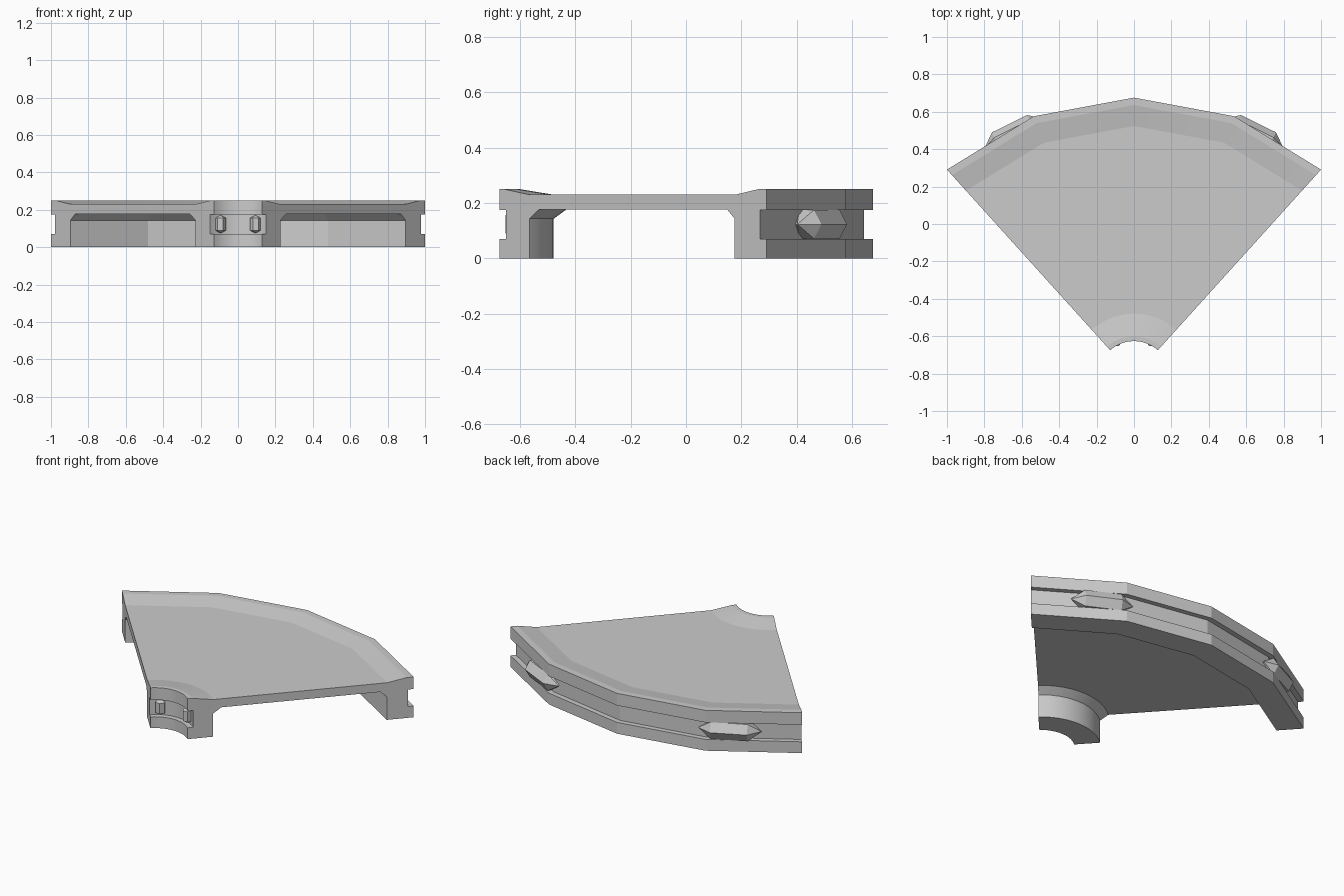
import bpy, bmesh, math
from mathutils import Matrix, Vector

if "Cube" in bpy.data.objects:
    bpy.data.objects.remove(bpy.data.objects["Cube"])

HALF = math.radians(42.1)      # half opening angle of the sector
CY = -0.816                    # y of the sector's centre point


def polar(r, a, z):
    return Vector((r * math.sin(a), CY + r * math.cos(a), z))


def finish(bm, name):
    bmesh.ops.recalc_face_normals(bm, faces=bm.faces)
    me = bpy.data.meshes.new(name)
    bm.to_mesh(me)
    bm.free()
    ob = bpy.data.objects.new(name, me)
    bpy.context.collection.objects.link(ob)
    return ob


def sweep(bm, profile, steps):
    """Sweep an open (r, z) profile around the sector centre."""
    rows = []
    for i in range(steps + 1):
        a = -HALF + 2 * HALF * i / steps
        rows.append([bm.verts.new(polar(r, a, z)) for r, z in profile])
    for p, q in zip(rows, rows[1:]):
        for j in range(len(profile) - 1):
            bm.faces.new((p[j], p[j + 1], q[j + 1], q[j]))
    return rows


# Sector plate: fine inner rim and coarse outer rim joined by flat panels
inner = [(0.337, 0.23), (0.215, 0.25), (0.19, 0.25), (0.19, 0.175),
         (0.222, 0.175), (0.222, 0.07), (0.19, 0.07), (0.19, 0),
         (0.337, 0), (0.337, 0.143), (0.384, 0.177)]
outer = [(1.30, 0.177), (1.337, 0.143), (1.337, 0), (1.4916, 0),
         (1.4916, 0.07), (1.46, 0.07), (1.46, 0.175), (1.4916, 0.175),
         (1.4916, 0.25), (1.452, 0.25), (1.34, 0.23)]
bm = bmesh.new()
a = sweep(bm, inner, 12)
b = sweep(bm, outer, 4)
bm.faces.new([r[0] for r in a] + [r[-1] for r in reversed(b)])    # top panel
bm.faces.new([r[-1] for r in a] + [r[0] for r in reversed(b)])    # under panel
for k in (0, -1):
    bm.faces.new(a[k] + b[k])                                     # cut sides
plate = finish(bm, "sector_plate")
bpy.context.view_layer.objects.active = plate
plate.select_set(True)
bpy.ops.object.shade_smooth_by_angle(angle=math.radians(9))
plate.select_set(False)


def crystal(name, length, tip, radius, matrix):
    """Six-sided bar along x with pointed ends; one ridge faces +y."""
    bm = bmesh.new()
    rings = []
    for x in (-length / 2, length / 2):
        rings.append([bm.verts.new((x, radius * math.cos(k * math.pi / 3),
                                    radius * math.sin(k * math.pi / 3)))
                      for k in range(6)])
    ends = [bm.verts.new((s * (length / 2 + tip), 0, 0)) for s in (-1, 1)]
    for k in range(6):
        n = (k + 1) % 6
        bm.faces.new((rings[0][k], rings[0][n], rings[1][n], rings[1][k]))
        for ring, end in zip(rings, ends):
            bm.faces.new((ring[k], ring[n], end))
    bm.transform(matrix)
    return finish(bm, name)


# Crystals set in the outer groove, small upright studs in the inner groove
for side, s in (("left", -1), ("right", 1)):
    ang = s * math.radians(26.2)
    crystal("outer_crystal_" + side, 0.21, 0.075, 0.06,
            Matrix.Translation(polar(1.447, ang, 0.123)) @ Matrix.Rotation(-ang, 4, 'Z'))
    crystal("inner_stud_" + side, 0.065, 0.016, 0.03,
            Matrix.Translation(polar(0.212, ang, 0.123)) @ Matrix.Rotation(-ang, 4, 'Z')
            @ Matrix.Rotation(math.pi / 2, 4, 'Y'))
